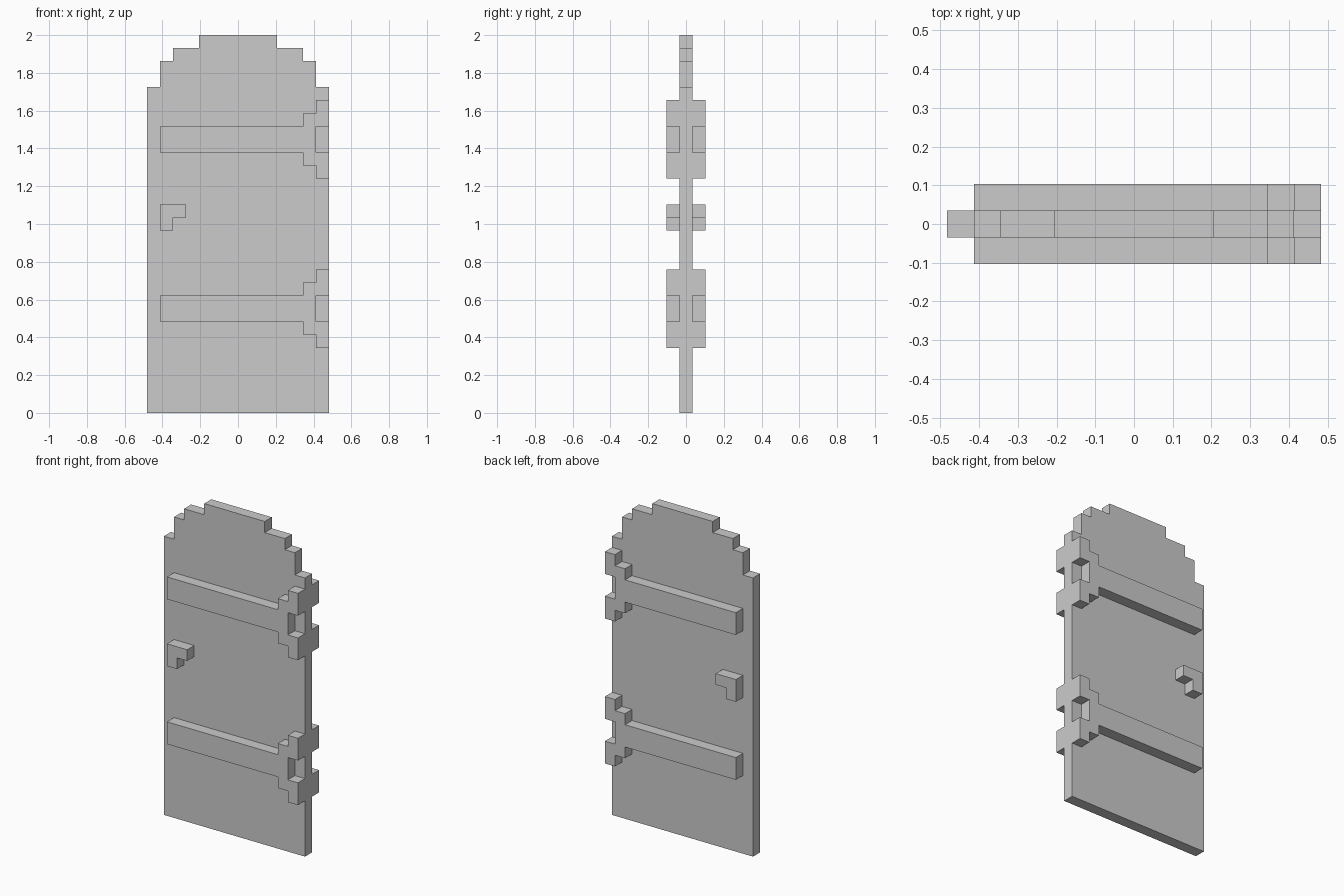
import bpy
import bmesh

if "Cube" in bpy.data.objects:
    bpy.data.objects.remove(bpy.data.objects["Cube"], do_unlink=True)

U = 2 / 29  # one block unit; the door is 29 blocks tall

grey = bpy.data.materials.new("plain_grey")
grey.use_nodes = True
grey.diffuse_color = (0.6, 0.6, 0.6, 1)
grey.node_tree.nodes["Principled BSDF"].inputs["Base Color"].default_value = (0.6, 0.6, 0.6, 1)


def slab(name, outline, y0, y1):
    """Extrude an (x, z) outline, given in blocks, from depth y0 to y1."""
    bm = bmesh.new()
    face = bm.faces.new([bm.verts.new((x * U, y0 * U, z * U)) for x, z in outline])
    ext = bmesh.ops.extrude_face_region(bm, geom=[face])
    moved = [v for v in ext["geom"] if isinstance(v, bmesh.types.BMVert)]
    bmesh.ops.translate(bm, verts=moved, vec=(0, (y1 - y0) * U, 0))
    bmesh.ops.recalc_face_normals(bm, faces=bm.faces)
    mesh = bpy.data.meshes.new(name)
    bm.to_mesh(mesh)
    bm.free()
    mesh.materials.append(grey)
    obj = bpy.data.objects.new(name, mesh)
    bpy.context.collection.objects.link(obj)
    return obj


# Door panel with a stepped arch, symmetric left to right
half = [(7, 0), (7, 25), (6, 25), (6, 27), (5, 27), (5, 28), (3, 28), (3, 29)]
slab("door_panel", half + [(-x, z) for x, z in reversed(half)], -0.5, 0.5)

# Strap hinge: long bar flaring into a forked end, symmetric about its middle
strap_half = [(-6, 1), (5, 1), (5, 2), (6, 2), (6, 3), (7, 3), (7, 1), (6, 1)]
strap = strap_half + [(x, -z) for x, z in reversed(strap_half)]

# Handle: short bar with a drop at its outer end
handle = [(-6, 14), (-5, 14), (-5, 15), (-4, 15), (-4, 16), (-6, 16)]

# The fittings repeat on both faces of the door
for side, y0, y1 in (("front", -1.5, -0.5), ("back", 0.5, 1.5)):
    for level, mid in (("lower", 8), ("upper", 21)):
        slab(f"{level}_hinge_{side}", [(x, z + mid) for x, z in strap], y0, y1)
    slab(f"handle_{side}", handle, y0, y1)
